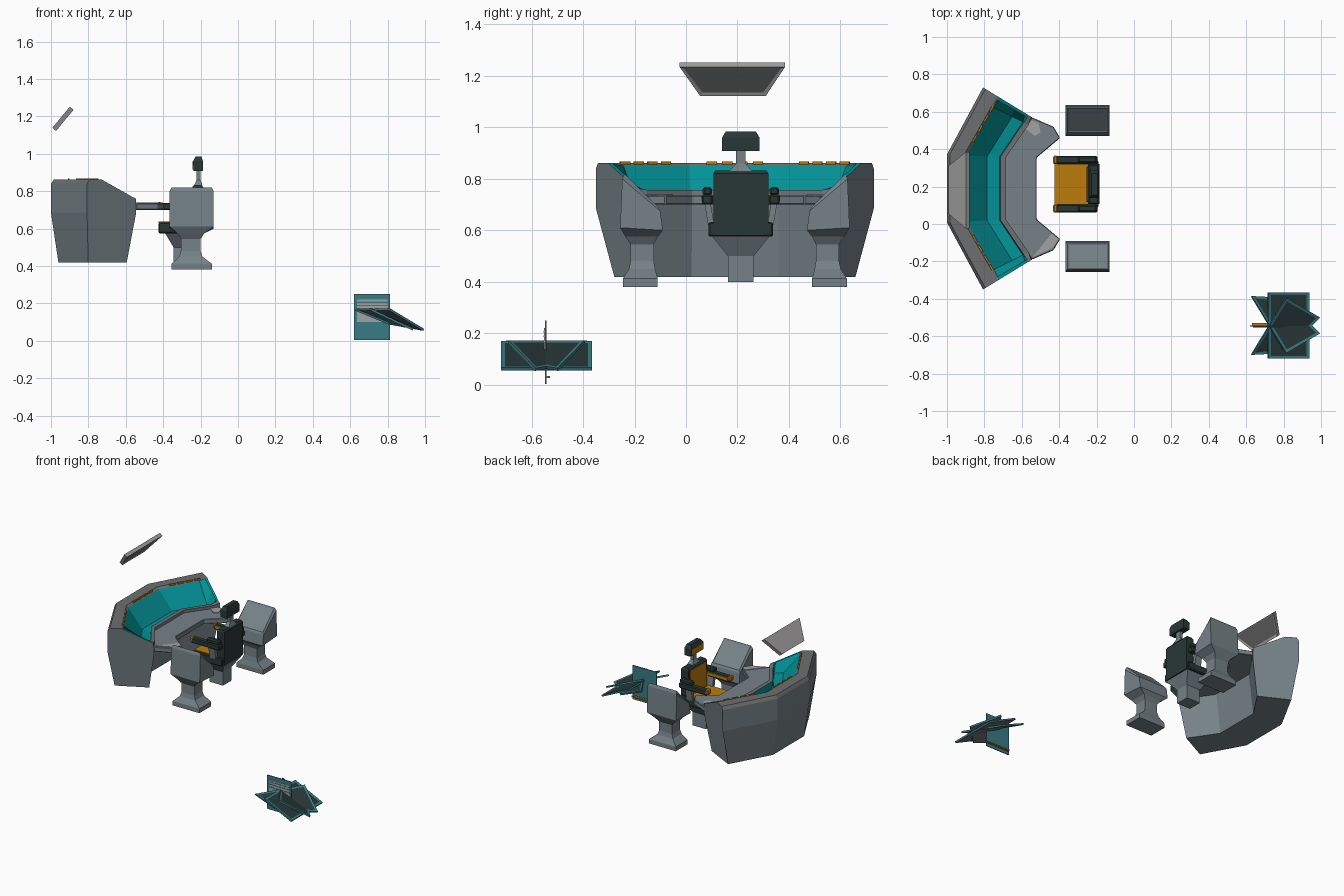
import bpy, bmesh, math
from mathutils import Vector

if "Cube" in bpy.data.objects:
    bpy.data.objects.remove(bpy.data.objects["Cube"])

YC = 0.19  # symmetry plane of the console group
CC = 0.213  # symmetry plane of the chair


def mat(name, c):
    m = bpy.data.materials.new(name)
    m.diffuse_color = (*c, 1)
    m.use_nodes = True
    m.node_tree.nodes["Principled BSDF"].inputs["Base Color"].default_value = m.diffuse_color
    return m


BODY = mat("blue_grey", (0.180, 0.225, 0.245))
RIM = mat("neutral_grey", (0.155, 0.158, 0.16))
TEAL = mat("bright_teal", (0.001, 0.30, 0.32))
AMBER = mat("amber", (0.50, 0.20, 0.004))
DARK = mat("dark_slate", (0.022, 0.039, 0.038))
FRAME = mat("frame_teal", (0.040, 0.20, 0.235))
PALE = mat("pale_grey", (0.37, 0.36, 0.36))


def finish(name, bm, mats, bevel=0):
    bmesh.ops.recalc_face_normals(bm, faces=bm.faces)
    me = bpy.data.meshes.new(name)
    bm.to_mesh(me)
    bm.free()
    ob = bpy.data.objects.new(name, me)
    bpy.context.collection.objects.link(ob)
    for m in mats:
        me.materials.append(m)
    if bevel:
        b = ob.modifiers.new("bevel", 'BEVEL')
        b.width, b.segments = bevel, 1
    return ob


def loft(name, rings, mats, bevel=0, col_mat=None, inset=None, base=0):
    """Skin closed rings, cap both ends; inset = (width, depth, material index) on last cap."""
    bm = bmesh.new()
    vs = [[bm.verts.new(p) for p in r] for r in rings]
    n = len(vs[0])
    for a, b in zip(vs, vs[1:]):
        for i in range(n):
            j = (i + 1) % n
            f = bm.faces.new((a[i], a[j], b[j], b[i]))
            f.material_index = col_mat[i] if col_mat else 0
    bm.faces.new(vs[0][::-1]).material_index = base
    top = bm.faces.new(vs[-1])
    bmesh.ops.recalc_face_normals(bm, faces=bm.faces)
    if inset:
        bmesh.ops.inset_region(bm, faces=[top], thickness=inset[0], depth=inset[1])
        top.material_index = inset[2]
    return finish(name, bm, mats, bevel)


def rect(x0, x1, y0, y1, z0, z1=None):
    """Rectangle ring, height z0 on the y0 side and z1 on the y1 side."""
    z1 = z0 if z1 is None else z1
    return [(x0, y0, z0), (x1, y0, z0), (x1, y1, z1), (x0, y1, z1)]


def box(name, x0, x1, y0, y1, z0, z1, m, bevel=0):
    return loft(name, [rect(x0, x1, y0, y1, z0), rect(x0, x1, y0, y1, z1)], [m], bevel)


def slab(name, pts, thick, mats, bevel=0, inset=None, base=0):
    """Flat plate from its visible outline, thickness going behind the face."""
    p = [Vector(q) for q in pts]
    nrm = (p[1] - p[0]).cross(p[2] - p[1]).normalized()
    return loft(name, [[q - nrm * thick for q in p], p], mats, bevel, inset=inset, base=base)


def my(p):  # mirror a point across the console plane
    return (p[0], 2 * YC - p[1], *p[2:])


# curved console: cross-sections (distance from the outer edge, height)
basin = [(.04, .418), (0, .685), (0, .84), (.015, .862), (.09, .862), (.105, .85),
         (.215, .72), (.28, .71), (.285, .757), (.315, .757), (.308, .685), (.275, .418)]
solid = basin[:5] + [(.10, .858), (.20, .810), (.27, .776), (.285, .769), (.305, .762)] + basin[10:]
cols = [0, 0, 1, 1, 1, 2, 2, 2, 1, 0, 0, 0]


def station(prof, t):
    ring = []
    for d, z in prof:
        a = max(t, 0.15) if z < .5 else t
        e = Vector((-.807 + .853 * d, .73 - .52 * d, z))
        c = Vector((-1 + d, YC + .182 - .05 * d, z))
        ring.append(tuple(e.lerp(c, a)))
    return ring


half = [station(solid, 0), station(solid, .05), station(basin, .17), station(basin, 1)]
loft("console", half + [[my(p) for p in r] for r in half[::-1]], [BODY, RIM, TEAL], col_mat=cols)

# desk top in front of the basin
edge = [(-.69, .37), (-.545, .57), (-.43, .52), (-.395, .46), (-.52, .355)]
plan = edge + [my(p) for p in edge[::-1]]
loft("desk", [[(x, y, z) for x, y in plan] for z in (.70, .735)], [BODY], .004)

# pale worn patches on the desk wings
for name, pts in (("desk_patch_low", [(-.54, -.175), (-.44, -.13), (-.4, -.08), (-.44, -.05), (-.48, -.10)]),
                  ("desk_patch_high", [(-.58, .51), (-.53, .47), (-.50, .49), (-.51, .54), (-.55, .555)])):
    slab(name, [(x, y, .739) for x, y in pts], .006, [PALE])

# amber indicator strips along the inner rim
for k in range(4):
    y = YC + (k - 1.5) * .06
    box("indicator_mid", -.910, -.900, y - .02, y + .02, .855, .867, AMBER)
    for s in (1, -1):
        def rim(t, d):
            p = Vector((-.807 + .853 * d, .73 - .52 * d)).lerp(Vector((-1 + d, .368)), t)
            return (p.x, p.y if s > 0 else 2 * YC - p.y)
        t = .14 + k * .17
        q = [rim(t, .092), rim(t, .102), rim(t + .12, .102), rim(t + .12, .092)]
        loft("indicator_wing", [[(x, y, z) for x, y in q] for z in (.855, .867)], [AMBER])

# overhead screen, tilted down towards the seat
slab("overhead_screen", [(-.973, .055, 1.122), (-.973, .31, 1.122), (-.879, .385, 1.235), (-.879, -.025, 1.235)],
     .026, [PALE, RIM], inset=(.018, -.004, 1))

# side pedestals with sloping screens
for s in (1, -1):
    rows = [(-.355, -.14, -.245, -.11, .38), (-.355, -.14, -.245, -.11, .412), (-.315, -.19, -.222, -.12, .45),
            (-.305, -.20, -.215, -.125, .48), (-.305, -.20, -.215, -.125, .545), (-.325, -.18, -.235, -.11, .575),
            (-.365, -.13, -.256, -.09, .61, .60), (-.365, -.13, -.248, -.10, .80, .675),
            (-.355, -.14, -.240, -.108, .82, .69)]
    rings = [rect(*r) for r in rows]
    if s < 0:
        rings = [[my(p) for p in r] for r in rings]
    loft("side_pedestal", rings, [BODY], inset=(.014, -.004, 0))

# chair base and seat
loft("chair_base", [rect(-.345, -.235, CC - .05, CC + .05, .40), rect(-.345, -.235, CC - .05, CC + .05, .50),
                    rect(-.39, -.19, CC - .11, CC + .11, .575)], [BODY])
box("seat_pan", -.425, -.19, CC - .125, CC + .125, .575, .632, DARK, .006)
box("seat_cushion", -.424, -.235, CC - .112, CC + .112, .629, .637, AMBER)


# chair back: dark shell with amber pad
def xring(x, h, z):
    return [(x[0], CC - h, z), (x[1], CC - h, z), (x[1], CC + h, z), (x[0], CC + h, z)]


loft("chair_back", [xring((-.24, -.185), .107, .58), xring((-.245, -.185), .107, .68),
                    xring((-.245, -.185), .107, .82), xring((-.235, -.195), .10, .833)], [DARK])
loft("back_pad", [xring((-.253, -.235), .092, .635), xring((-.254, -.235), .095, .70),
                  xring((-.250, -.225), .09, .815)], [AMBER])

# headrest on a slim neck
loft("neck", [xring((-.235, -.19), .045, .83), xring((-.222, -.200), .018, .86),
              xring((-.222, -.200), .018, .915)], [BODY])
loft("headrest", [xring((-.238, -.188), .073, .908), xring((-.240, -.187), .073, .96),
                  xring((-.228, -.195), .058, .985)], [DARK])
box("headrest_pad", -.2425, -.236, CC - .062, CC + .062, .915, .958, AMBER)

# armrests with amber grips and inner pads
for s in (1, -1):
    c = CC + s * .130
    i = c - s * .0215
    box("armrest", -.425, -.195, c - .021, c + .021, .70, .738, DARK, .006)
    box("arm_rear_pad", -.30, -.20, c - .018, c + .018, .735, .768, DARK, .008)
    box("arm_grip", -.432, -.408, c - .022, c + .022, .708, .741, AMBER, .006)
    box("arm_side_pad", -.41, -.21, i - .003, i + .003, .71, .732, AMBER)
    a = CC + s * .115
    loft("arm_post", [rect(-.29, -.24, a - .012, a + .012, .62),
                      rect(-.29, -.24, c - .012, c + .012, .71)], [BODY])

# loose upright panel lying apart from the console
box("upright_panel", .62, .812, -.549, -.543, .003, .25, FRAME)
box("upright_display", .635, .80, -.5515, -.548, .10, .22, PALE)
for z in (.165, .185, .203):
    box("display_band", .635, .80, -.553, -.550, z, z + .006, FRAME)
box("amber_ledge", .63, .81, -.543, -.528, .025, .033, AMBER)

# three fanned framed trays, each sloping down in its own direction
tray = dict(thick=.012, mats=[FRAME, DARK, RIM], inset=(.022, -.002, 1), base=2)
slab("tray_middle", [(.718, -.72, .170), (.938, -.72, .066), (.938, -.365, .066), (.718, -.365, .170)], **tray)
ym = -.5425
fan = [(.63, -.385, .172), (.815, -.69, .172), (.995, -.585, .064), (.81, -.395, .098)]
for s in (1, -1):
    pts = [(x, ym + s * (y - ym), z) for x, y, z in fan]
    slab("tray_side", pts if s > 0 else pts[::-1], **tray)
